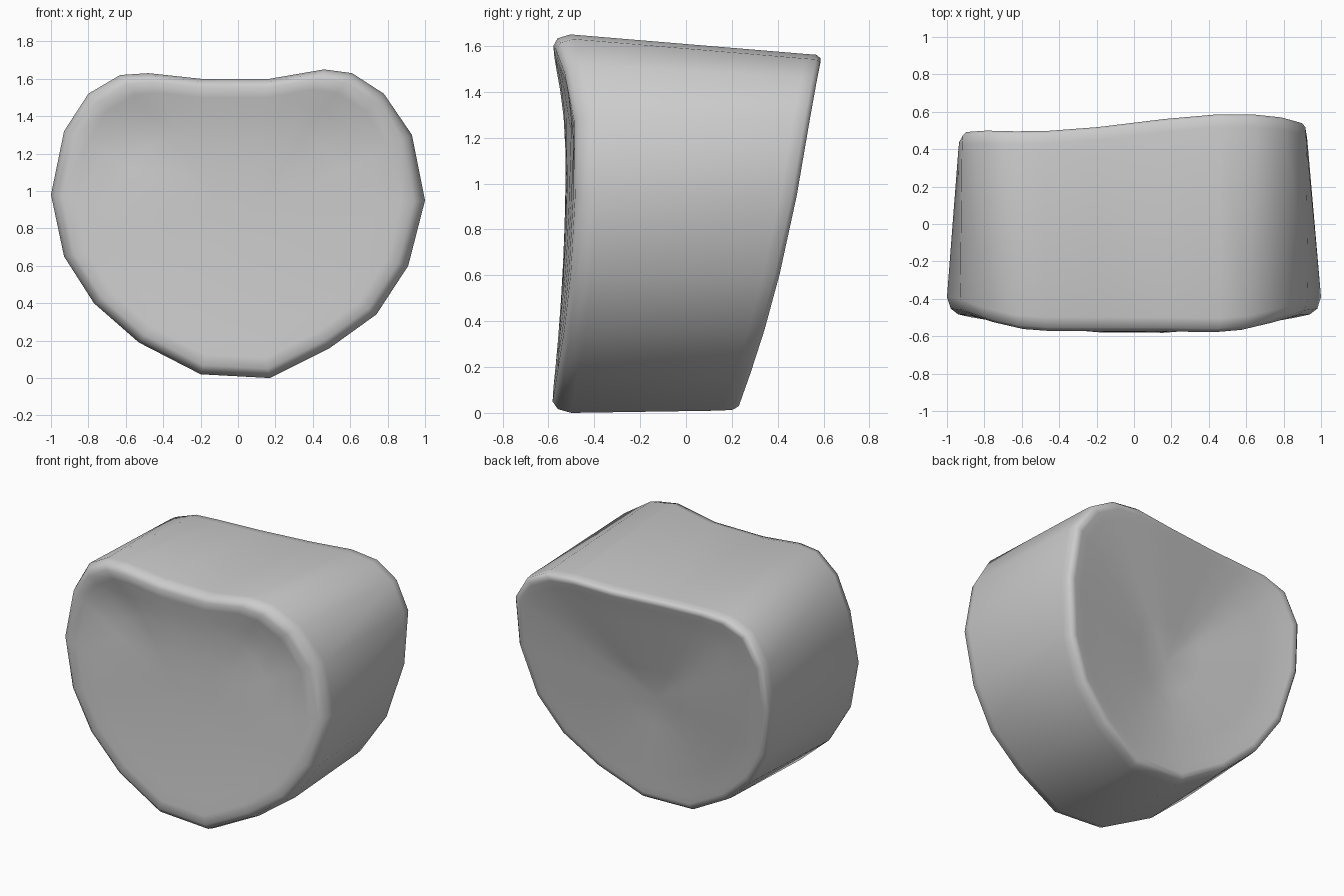
import bpy, bmesh
from math import exp, sin
from mathutils import Vector

cube = bpy.data.objects.get("Cube")
if cube:
    bpy.data.objects.remove(cube, do_unlink=True)

# One matte grey for the whole block
grey = bpy.data.materials.new("plain_grey")
grey.use_nodes = True
colour = (0.6, 0.6, 0.6, 1)
grey.diffuse_color = colour
shader = grey.node_tree.nodes["Principled BSDF"]
shader.inputs["Base Color"].default_value = colour
shader.inputs["Roughness"].default_value = 0.7

# Heart-like front outline and flatter-topped back outline (x, z), from the base round
front_outline = [(0.17, 0), (0.49, 0.16), (0.74, 0.34), (0.91, 0.6), (1, 0.95),
                 (0.93, 1.3), (0.78, 1.52), (0.61, 1.63), (0.46, 1.65), (0.17, 1.6),
                 (-0.2, 1.6), (-0.48, 1.63), (-0.63, 1.62), (-0.8, 1.52), (-0.93, 1.32),
                 (-1, 0.98), (-0.93, 0.65), (-0.77, 0.4), (-0.53, 0.19), (-0.2, 0.02)]
back_outline = [(0.17, 0.01), (0.47, 0.16), (0.7, 0.35), (0.85, 0.6), (0.93, 0.95),
                (0.92, 1.29), (0.81, 1.46), (0.65, 1.545), (0.46, 1.565), (0.17, 1.55),
                (-0.2, 1.55), (-0.48, 1.55), (-0.65, 1.54), (-0.81, 1.48), (-0.92, 1.29),
                (-0.94, 0.98), (-0.87, 0.63), (-0.72, 0.39), (-0.5, 0.19), (-0.2, 0.02)]


def front_depth(x, z):
    """Gently dished front face with a shallow dent in each upper corner."""
    curve = 0.055 if z < 1.1 else 0.26
    dent = 0.045 if x < 0 else 0.03
    bump = exp(-((abs(x) - 0.62) / 0.22) ** 2 - ((z - 1.3) / 0.16) ** 2)
    return -0.525 - curve * (z - 1.1) ** 2 + 0.045 * x * x + dent * bump


def back_depth(x, z):
    """Sloping, slightly twisted plane of the back rim."""
    return 0.22 + 0.34 * z - 0.085 * z * z + 0.03 * z * sin(2.75 * x)


def ring(bm, outline, surface, inset, offset):
    """Loop of the outline scaled toward the middle and laid on a surface."""
    verts = []
    for x, z in outline:
        x, z = x * inset, 0.82 + (z - 0.82) * inset
        verts.append(bm.verts.new((x, surface(x, z) + offset, z)))
    return verts


bm = bmesh.new()
loops = []

# Front face and its rounded rim
for inset, offset in ((0.2, 0), (0.4, 0), (0.6, 0), (0.75, 0), (0.87, 0),
                      (0.94, 0.003), (0.98, 0.03), (1, 0.09)):
    loops.append(ring(bm, front_outline, front_depth, inset, offset))

# Side wall and rounded back rim
for inset, offset in ((1, -0.07), (0.995, -0.02), (0.975, 0), (0.94, -0.004), (0.88, -0.016)):
    loops.append(ring(bm, back_outline, back_depth, inset, offset))

# Conical hollow in the back
hollow = Vector((0, 0.3, 0.76))
rim = loops[-1]
for blend in (0.8, 0.55, 0.3):
    loops.append([bm.verts.new(hollow.lerp(v.co, blend)) for v in rim])

# Skin the loops and close both ends with fans
count = len(front_outline)
for a, b in zip(loops, loops[1:]):
    for i in range(count):
        j = (i + 1) % count
        bm.faces.new((a[i], a[j], b[j], b[i]))
for loop, tip in ((loops[0], (0, front_depth(0, 0.82), 0.82)), (loops[-1], hollow)):
    mid = bm.verts.new(tip)
    for i in range(count):
        bm.faces.new((loop[i], loop[(i + 1) % count], mid))
bmesh.ops.recalc_face_normals(bm, faces=bm.faces[:])
for face in bm.faces:
    face.smooth = True

mesh = bpy.data.meshes.new("rounded_block")
bm.to_mesh(mesh)
bm.free()
mesh.materials.append(grey)
block = bpy.data.objects.new("rounded_block", mesh)
bpy.context.collection.objects.link(block)
